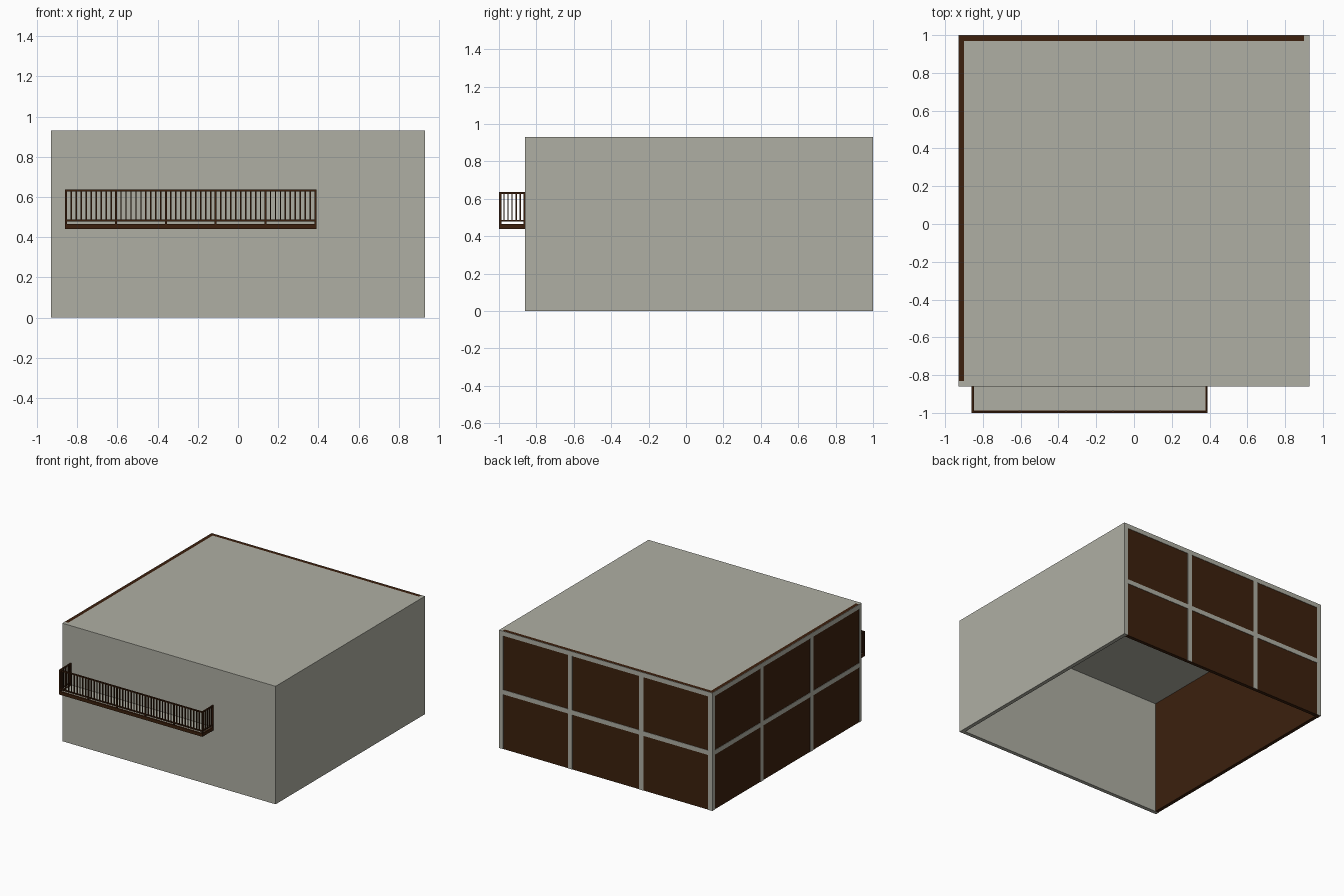
import bpy, bmesh

if "Cube" in bpy.data.objects:
    bpy.data.objects.remove(bpy.data.objects["Cube"])


def material(name, rgb):
    m = bpy.data.materials.new(name)
    m.diffuse_color = (*rgb, 1)
    m.use_nodes = True
    m.node_tree.nodes["Principled BSDF"].inputs["Base Color"].default_value = m.diffuse_color
    return m


GREY = material("warm grey plaster", (0.43, 0.43, 0.37))
BROWN = material("dark brown", (0.045, 0.0145, 0.004))


def build(name, mat, boxes):
    """One object made of axis-aligned boxes (x0, x1, y0, y1, z0, z1)."""
    bm = bmesh.new()
    for x0, x1, y0, y1, z0, z1 in boxes:
        vs = bmesh.ops.create_cube(bm, size=1)["verts"]
        for v in vs:
            v.co = (x1 if v.co.x > 0 else x0,
                    y1 if v.co.y > 0 else y0,
                    z1 if v.co.z > 0 else z0)
    me = bpy.data.meshes.new(name)
    bm.to_mesh(me)
    bm.free()
    me.materials.append(mat)
    ob = bpy.data.objects.new(name, me)
    bpy.context.collection.objects.link(ob)
    return ob


X, Y0, Y1, H, T = 0.93, -0.86, 1.0, 0.93, 0.03   # shell extents, wall thickness
P = 0.003                                        # frame projection
W = 0.036                                        # frame bar width
MID = 0.45                                       # height of the middle bar

# Plain walls and roof; the underside stays open
build("front_wall", GREY, [(-X, X, Y0, Y0 + T, 0, H)])
build("right_wall", GREY, [(X - T, X, Y0 + T, Y1, 0, H)])
build("roof", GREY, [(-X + T, X - T, Y0 + T, Y1 - T, H - T, H)])

# Brown panelled walls
build("back_panel", BROWN, [(-X + P, X - T, Y1 - T, Y1 - P, 0, H)])
build("left_panel", BROWN, [(-X + P, -X + T, Y0 + T, Y1 - T, 0, H)])

# Grey grid on the back wall: three columns, two rows
third = 2 * X / 3
ya, yb = Y1 - P, Y1
bars = [(-X, X - T, ya, yb, H - W, H), (-X, X - T, ya, yb, MID - W / 2, MID + W / 2)]
bars += [(c - W / 2, c + W / 2, ya, yb, 0, H) for c in (-third / 2, third / 2)]
bars += [(-X, -X + W, ya, yb, 0, H), (X - W, X - T, ya, yb, 0, H)]
build("back_frame", GREY, bars)

# Same grid on the left wall
xa, xb = -X, -X + P
third = (Y1 - Y0) / 3
bars = [(xa, xb, Y0 + T, ya, H - W, H), (xa, xb, Y0 + T, ya, MID - W / 2, MID + W / 2)]
bars += [(xa, xb, c - W / 2, c + W / 2, 0, H) for c in (Y0 + third, Y0 + 2 * third)]
bars += [(xa, xb, Y1 - W, ya, 0, H)]
build("left_frame", GREY, bars)

# Balcony floor with brown edging
BX0, BX1, BY = -0.86, 0.39, -1.0
E = 0.012
build("balcony_floor", GREY, [(BX0 + E, BX1 - E, BY + E, Y0, 0.443, 0.464)])
build("balcony_edging", BROWN, [
    (BX0, BX1, BY, BY + E, 0.44, 0.466),
    (BX0, BX0 + E, BY + E, Y0, 0.44, 0.466),
    (BX1 - E, BX1, BY + E, Y0, 0.44, 0.466)])

# Handrail and bottom rail around three sides
R = 0.010
rails = []
for z0, z1 in ((0.627, 0.636), (0.479, 0.487)):
    rails += [(BX0, BX1, BY, BY + R, z0, z1)]
    rails += [(x, x + R, BY + R, Y0, z0, z1) for x in (BX0, BX1 - R)]
build("balcony_rails", BROWN, rails)

# Posts and balusters
posts, balusters = [], []
BAYS, PER = 5, 10
span = BX1 - BX0 - R
for i in range(BAYS * PER + 1):
    c = BX0 + R / 2 + span * i / (BAYS * PER)
    if i % PER == 0:
        posts.append((c - R / 2, c + R / 2, BY, BY + R + 0.003, 0.464, 0.634))
    else:
        balusters.append((c - 0.0035, c + 0.0035, BY + 0.0015, BY + 0.0085, 0.483, 0.63))
for x in (BX0, BX1 - R):
    posts.append((x, x + R, Y0 - R, Y0, 0.464, 0.634))
    for j in range(1, 6):
        c = BY + R / 2 + (Y0 - BY - R) * j / 6
        balusters.append((x + 0.0015, x + 0.0085, c - 0.0035, c + 0.0035, 0.483, 0.63))
build("balcony_posts", BROWN, posts)
build("balcony_balusters", BROWN, balusters)
